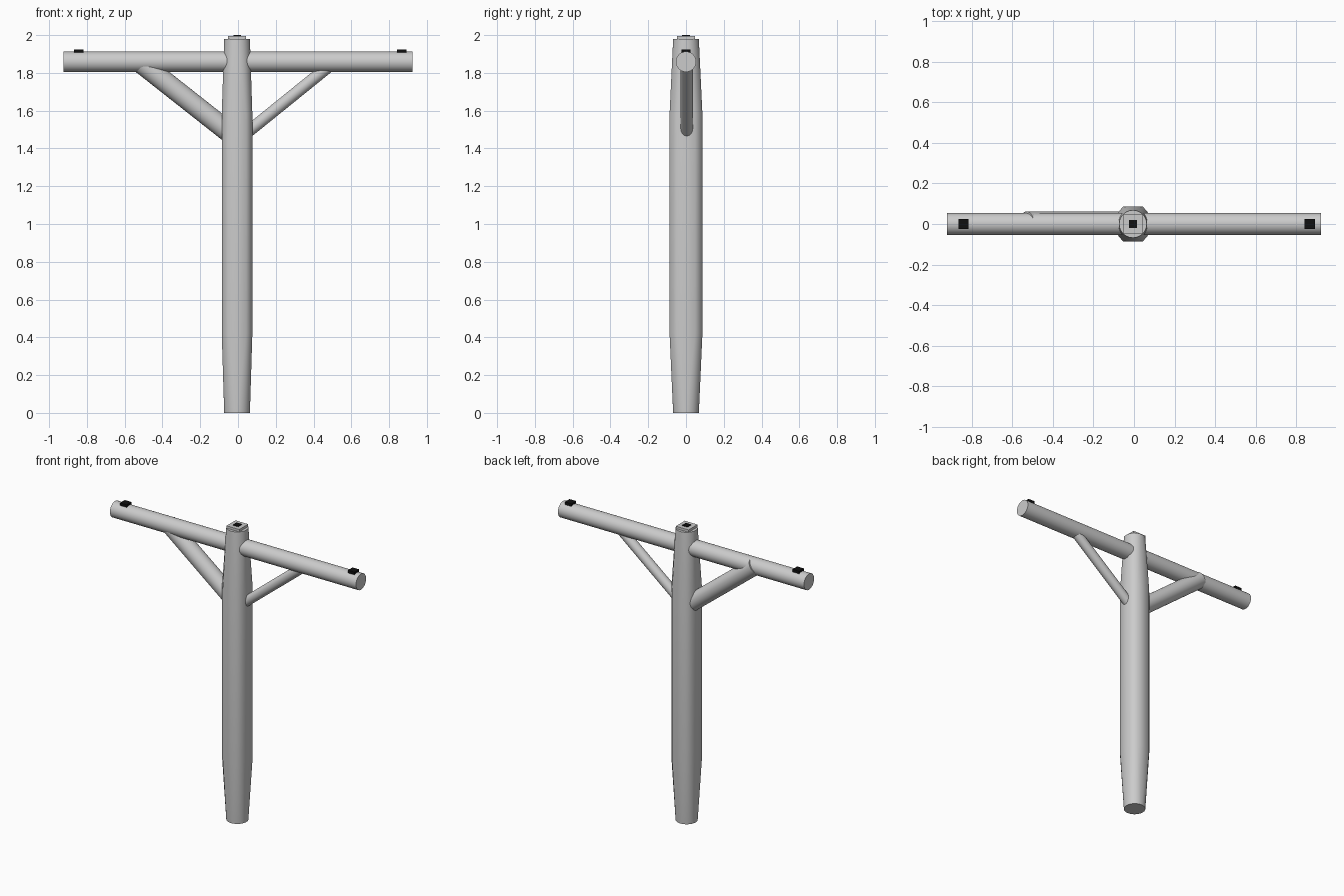
import bpy, bmesh, math
from mathutils import Vector

if "Cube" in bpy.data.objects:
    bpy.data.objects.remove(bpy.data.objects["Cube"])

POST_X = -0.005  # post sits slightly left of the beam centre


def smooth(ob, angle=30):
    bpy.ops.object.select_all(action='DESELECT')
    ob.select_set(True)
    bpy.context.view_layer.objects.active = ob
    bpy.ops.object.shade_smooth_by_angle(angle=math.radians(angle))


def pole(name, a, b, radius):
    a, b = Vector(a), Vector(b)
    bpy.ops.mesh.primitive_cylinder_add(vertices=48, radius=radius,
                                        depth=(b - a).length, location=(a + b) / 2)
    ob = bpy.context.object
    ob.name = name
    ob.rotation_euler = (b - a).to_track_quat('Z', 'Y').to_euler()
    smooth(ob)
    return ob


def box(name, centre, size, mat=None):
    bpy.ops.mesh.primitive_cube_add(size=1, location=centre)
    ob = bpy.context.object
    ob.name = name
    ob.scale = size
    if mat:
        ob.data.materials.append(mat)
    return ob


black = bpy.data.materials.new("black")
black.diffuse_color = (0.005, 0.005, 0.005, 1)
black.use_nodes = True
black.node_tree.nodes["Principled BSDF"].inputs["Base Color"].default_value = black.diffuse_color

# Post: chamfered square in the middle, tapering to round ends
bm = bmesh.new()
w, d, f = 0.081, 0.087, 0.048
for z in (0.42, 1.58):
    for sx in (-1, 1):
        for sy in (-1, 1):
            bm.verts.new((sx * w, sy * f, z))
            bm.verts.new((sx * f, sy * d, z))
for z in (0, 1.98):
    for i in range(48):
        t = math.tau * i / 48
        bm.verts.new((0.068 * math.cos(t), 0.068 * math.sin(t), z))
bmesh.ops.convex_hull(bm, input=bm.verts)
bmesh.ops.dissolve_limit(bm, angle_limit=math.radians(0.2), verts=bm.verts, edges=bm.edges)
bmesh.ops.recalc_face_normals(bm, faces=bm.faces)
mesh = bpy.data.meshes.new("post")
bm.to_mesh(mesh)
bm.free()
post = bpy.data.objects.new("post", mesh)
post.location.x = POST_X
bpy.context.collection.objects.link(post)
smooth(post, 15)

# Square cap and its small plate
box("post_cap", (POST_X, 0, 1.983), (0.096, 0.096, 0.026))
box("top_plate", (POST_X, 0, 1.99), (0.04, 0.04, 0.02), black)

# Cross beam with a thick left brace and a thin right brace
pole("cross_beam", (-0.923, 0, 1.859), (0.923, 0, 1.859), 0.054)
pole("left_brace", (-0.03, 0.007, 1.472), (-0.53, 0.007, 1.866), 0.055)
pole("right_brace", (0.03, 0.004, 1.47), (0.50, 0.004, 1.85), 0.032)

# Plates near the beam ends
for side, x in (("left", -0.842), ("right", 0.867)):
    box(side + "_plate", (x, 0, 1.912), (0.05, 0.05, 0.026), black)
